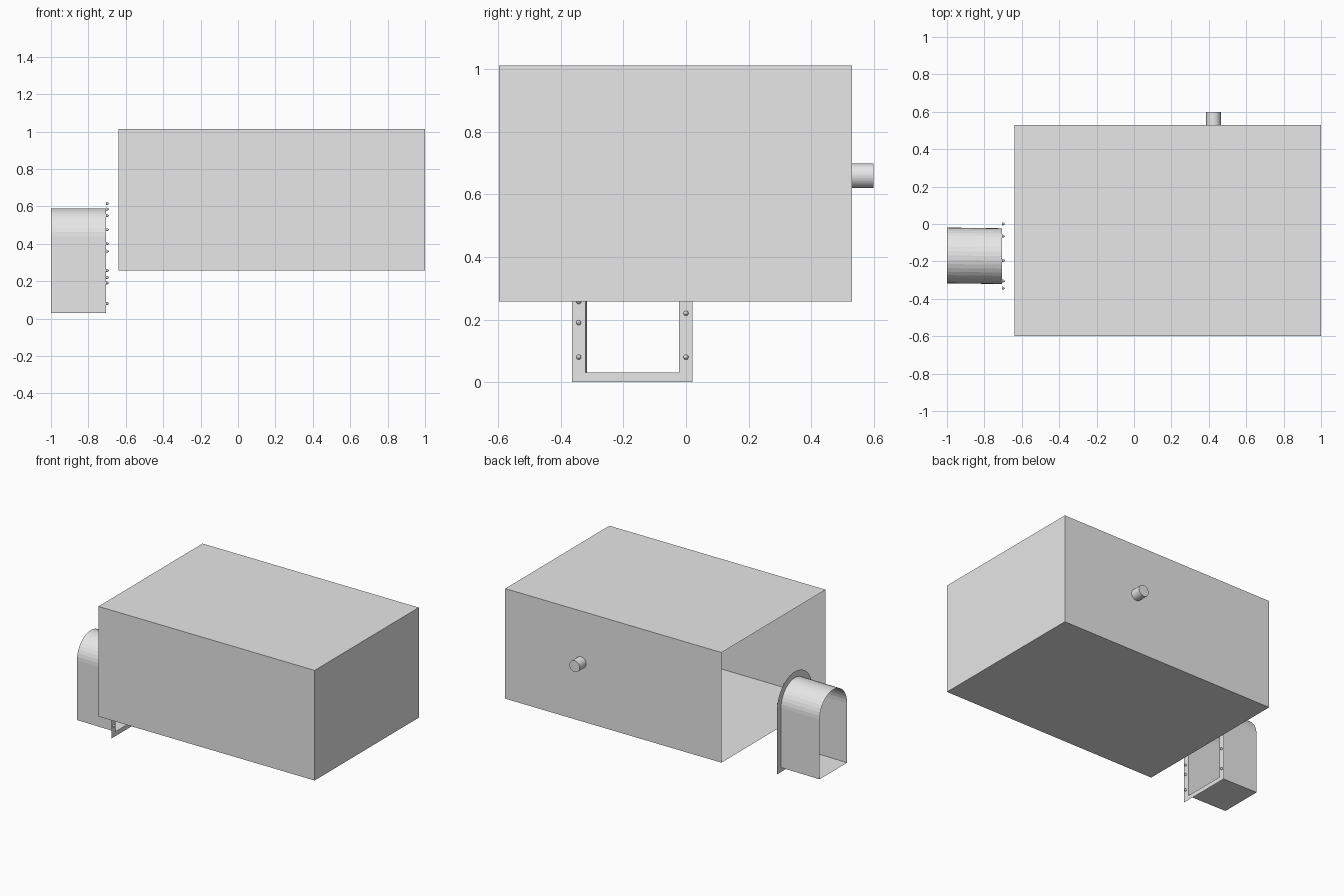
import bpy, bmesh, math
from mathutils import Matrix

if "Cube" in bpy.data.objects:
    bpy.data.objects.remove(bpy.data.objects["Cube"])

grey = bpy.data.materials.new("light grey")
grey.diffuse_color = (0.8, 0.8, 0.8, 1)
grey.use_nodes = True
grey.node_tree.nodes["Principled BSDF"].inputs["Base Color"].default_value = grey.diffuse_color

CY, CZ = -0.172, 0.44      # centre of the arch curve
FLANGE_X = -0.705


def finish(bm, name):
    bmesh.ops.recalc_face_normals(bm, faces=bm.faces)
    mesh = bpy.data.meshes.new(name)
    bm.to_mesh(mesh)
    bm.free()
    mesh.materials.append(grey)
    obj = bpy.data.objects.new(name, mesh)
    bpy.context.collection.objects.link(obj)
    return obj


def arch_loop(bm, x, half, base, shift=0.0, seg=20):
    """Round-topped doorway outline in the yz plane."""
    y0 = CY + shift
    pts = [(y0 - half, base), (y0 + half, base)]
    for i in range(seg + 1):
        a = math.pi * i / seg
        pts.append((y0 + half * math.cos(a), CZ + half * math.sin(a)))
    return [bm.verts.new((x, y, z)) for y, z in pts]


def bridge(bm, a, b):
    n = len(a)
    for i in range(n):
        j = (i + 1) % n
        bm.faces.new((a[i], a[j], b[j], b[i]))


# main chamber: thin-walled box, open on the side facing the doorway
bm = bmesh.new()
bmesh.ops.create_cube(bm, size=1, matrix=Matrix.Translation((0.18, -0.034, 0.635))
                      @ Matrix.Diagonal((1.64, 1.128, 0.755, 1)))
bmesh.ops.recalc_face_normals(bm, faces=bm.faces)
bmesh.ops.delete(bm, geom=[f for f in bm.faces if f.normal.x < -0.9], context='FACES_ONLY')
finish(bm, "chamber")

# short pipe stub on the back wall
bm = bmesh.new()
bmesh.ops.create_cone(bm, cap_ends=True, segments=32, radius1=0.039, radius2=0.039, depth=0.07,
                      matrix=Matrix.Translation((0.425, 0.565, 0.66)) @ Matrix.Rotation(math.pi / 2, 4, 'X'))
finish(bm, "pipe_stub")

# arched tunnel, open at both ends
bm = bmesh.new()
bridge(bm, arch_loop(bm, -1.0, 0.149, 0.03, 0.004), arch_loop(bm, FLANGE_X, 0.149, 0.03))
finish(bm, "arched_tunnel")

# flat flange around the tunnel mouth
bm = bmesh.new()
bridge(bm, arch_loop(bm, FLANGE_X, 0.149, 0.03), arch_loop(bm, FLANGE_X, 0.192, 0.0))
finish(bm, "flange")

# domed bolts around the flange
spots = [(0.0, z) for z in (0.08, 0.22, 0.36, 0.475)]
spots += [(-0.343, z) for z in (0.08, 0.19, 0.257, 0.40)]
spots += [(-0.065, 0.585), (-0.195, 0.615), (-0.305, 0.55)]
for k, (y, z) in enumerate(spots):
    bm = bmesh.new()
    bmesh.ops.create_uvsphere(bm, u_segments=12, v_segments=8, radius=0.008,
                              matrix=Matrix.Rotation(math.pi / 2, 4, 'Y'))
    bmesh.ops.delete(bm, geom=[v for v in bm.verts if v.co.x < -0.001], context='VERTS')
    bmesh.ops.scale(bm, vec=(1.8, 1, 1), verts=bm.verts)
    bmesh.ops.translate(bm, vec=(FLANGE_X, y, z), verts=bm.verts)
    finish(bm, f"bolt_{k + 1}")
